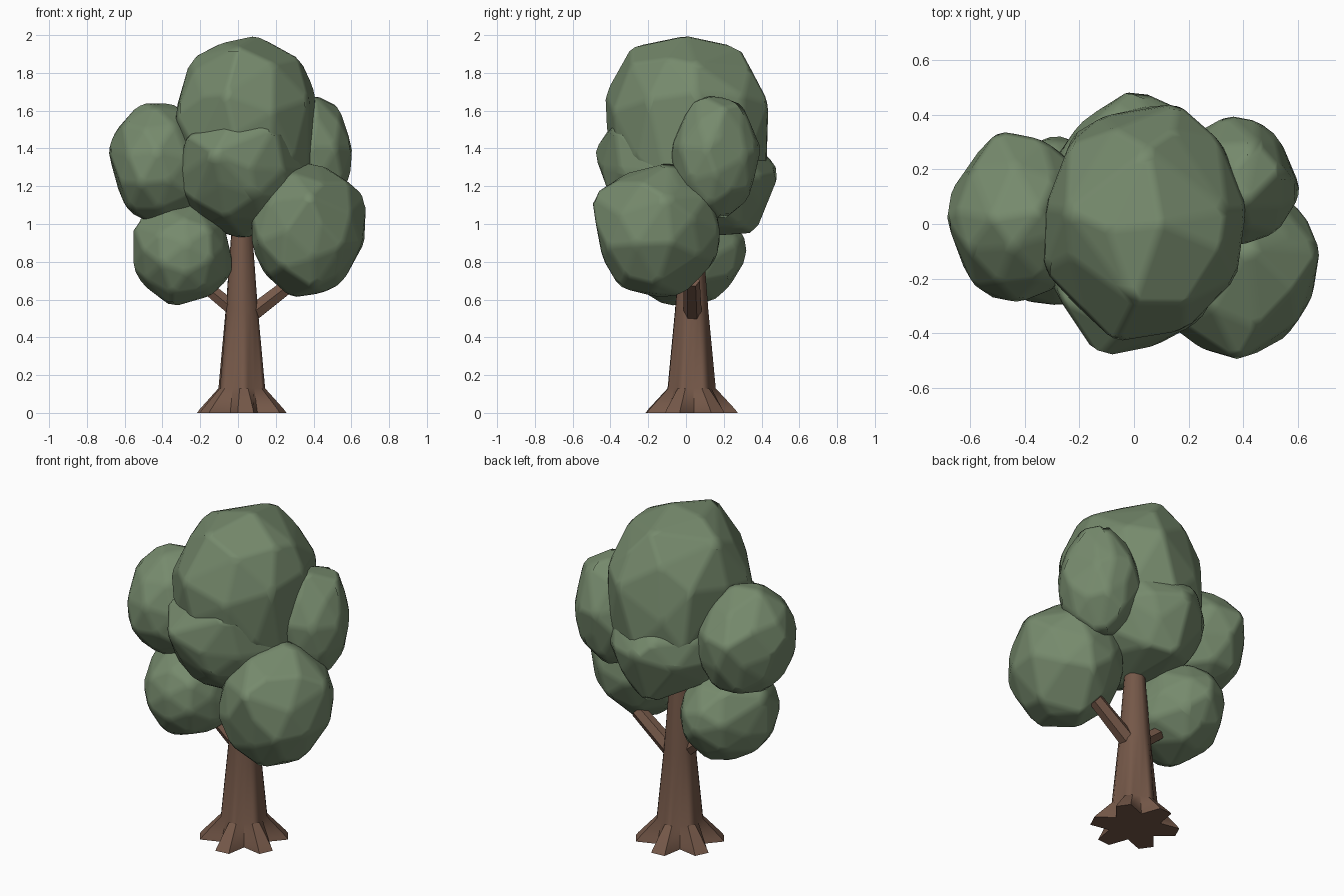
import bpy
import bmesh
import math
import random
from mathutils import Vector, Euler

default_cube = bpy.data.objects.get("Cube")
if default_cube:
    bpy.data.objects.remove(default_cube, do_unlink=True)


def make_material(name, color):
    material = bpy.data.materials.new(name)
    material.use_nodes = True
    material.diffuse_color = color
    material.node_tree.nodes["Principled BSDF"].inputs["Base Color"].default_value = color
    return material


leaf_green = make_material("leaf green", (0.181, 0.255, 0.152, 1))
bark_brown = make_material("bark brown", (0.178, 0.098, 0.066, 1))


def finish(bm, name, material, angle):
    """Turn a bmesh into a shaded, coloured object."""
    bmesh.ops.recalc_face_normals(bm, faces=bm.faces[:])
    mesh = bpy.data.meshes.new(name)
    bm.to_mesh(mesh)
    bm.free()
    mesh.materials.append(material)
    obj = bpy.data.objects.new(name, mesh)
    bpy.context.scene.collection.objects.link(obj)
    bpy.ops.object.select_all(action="DESELECT")
    obj.select_set(True)
    bpy.context.view_layer.objects.active = obj
    bpy.ops.object.shade_smooth_by_angle(angle=math.radians(angle))
    return obj


def leaf_clump(name, seed, low, high, tips):
    """Lumpy faceted ball fitted to a box, with some corners pulled to given tips."""
    rng = random.Random(seed)
    bm = bmesh.new()
    bmesh.ops.create_icosphere(bm, subdivisions=2, radius=1)
    turn = Euler([rng.uniform(0, math.pi) for axis in "xyz"]).to_matrix()
    for vert in bm.verts:
        wobble = Vector([rng.uniform(-0.04, 0.04) for axis in "xyz"])
        vert.co = turn @ (vert.co.normalized() + wobble)
    # Fit to the box
    for axis in range(3):
        values = [vert.co[axis] for vert in bm.verts]
        start, span = min(values), max(values) - min(values)
        for vert in bm.verts:
            share = (vert.co[axis] - start) / span
            vert.co[axis] = low[axis] + share * (high[axis] - low[axis])
    # Pull the nearest free corner to each tip
    free = list(bm.verts)
    for tip in map(Vector, tips):
        nearest = min(free, key=lambda vert: (vert.co - tip).length)
        nearest.co = tip
        free.remove(nearest)
    # Wrap the corners in a clean convex skin
    hull_points = [vert.co.copy() for vert in bm.verts]
    bm.free()
    bm = bmesh.new()
    for point in hull_points:
        bm.verts.new(point)
    bmesh.ops.remove_doubles(bm, verts=bm.verts[:], dist=0.04)
    bmesh.ops.convex_hull(bm, input=bm.verts[:])
    loose = [vert for vert in bm.verts if not vert.link_faces]
    bmesh.ops.delete(bm, geom=loose, context="VERTS")
    bmesh.ops.dissolve_limit(bm, angle_limit=math.radians(5),
                             verts=bm.verts[:], edges=bm.edges[:])
    obj = finish(bm, name, leaf_green, 60)
    # Narrow soft edges keep the facets readable
    bevel = obj.modifiers.new("soft edges", "BEVEL")
    bevel.limit_method = "NONE"
    bevel.width = 0.02
    bevel.segments = 1
    bevel.harden_normals = True


# Central crown, upper and lower masses
leaf_clump("crown_top", 3, (-0.33, -0.42, 1.08), (0.41, 0.43, 1.97), [
    (0.1, 0, 2), (-0.25, 0.05, 1.88), (0.34, 0.05, 1.85), (0, -0.29, 1.94),
    (0.05, 0.28, 1.94), (-0.07, -0.43, 1.69), (0.16, 0.44, 1.64), (0.4, 0, 1.4),
    (0.05, 0.43, 1.3), (0.31, 0.3, 1.25), (-0.22, 0.33, 1.3), (0.37, -0.1, 1.22),
    (0.3, -0.26, 1.35), (0.15, 0.3, 1.02)])
leaf_clump("crown_bottom", 8, (-0.32, -0.45, 0.95), (0.37, 0.46, 1.54), [
    (-0.13, -0.49, 1.38), (0, 0.5, 1.27), (0.03, -0.08, 0.92), (0, 0.37, 0.95),
    (-0.33, -0.15, 1.2), (0.2, -0.38, 1.52), (0.15, 0.3, 0.98), (0.2, 0.41, 1.25),
    (-0.27, -0.28, 1.47), (-0.04, -0.39, 1.53)])

# Side clumps
leaf_clump("right_upper_clump", 5, (-0.68, -0.29, 1), (-0.16, 0.33, 1.63), [
    (-0.69, 0.02, 1.4), (-0.52, 0.02, 1.64), (-0.34, 0.05, 1.64),
    (-0.5, 0.34, 1.4), (-0.61, 0, 1.12)])
leaf_clump("right_lower_clump", 12, (-0.56, -0.3, 0.58), (-0.03, 0.31, 1.11), [
    (-0.35, -0.1, 0.56), (-0.56, 0, 1), (-0.56, 0, 0.77),
    (-0.02, 0, 0.77), (-0.28, 0.33, 0.83), (-0.25, 0.15, 0.59)])
leaf_clump("left_upper_clump", 7, (0.15, -0.08, 1.03), (0.6, 0.38, 1.67), [
    (0.54, 0.2, 1.62), (0.4, 0.06, 1.69), (0.61, 0.11, 1.4), (0.34, 0.4, 1.4),
    (0.45, 0.3, 1.64), (0.53, 0.32, 1.36), (0.4, 0.19, 1.01)])
leaf_clump("left_lower_clump", 21, (0.07, -0.48, 0.62), (0.67, 0.18, 1.31), [
    (0.68, -0.1, 1.14), (0.28, -0.15, 0.61), (0.55, -0.15, 0.68),
    (0.42, -0.08, 1.33), (0.38, -0.5, 1.15), (0.35, -0.02, 0.62), (0.4, -0.35, 0.66)])


def skin_rings(bm, rings):
    """Join equal rings of points into a capped tube."""
    loops = [[bm.verts.new(point) for point in ring] for ring in rings]
    count = len(loops[0])
    for lower, upper in zip(loops, loops[1:]):
        for i in range(count):
            j = (i + 1) % count
            bm.faces.new((lower[i], lower[j], upper[j], upper[i]))
    bm.faces.new(loops[0][::-1])
    bm.faces.new(loops[-1])


# Trunk with blunt flared roots: height, radius at the roots, radius between them
trunk_profile = [(0, 0.245, 0.145), (0.02, 0.23, 0.14), (0.13, 0.128, 0.115),
                 (0.55, 0.088, 0.084), (1, 0.054, 0.052)]
root_count = 6
points_per_root = 3
ring_count = root_count * points_per_root
trunk_rings = []
for height, root_radius, valley_radius in trunk_profile:
    ring = []
    for i in range(ring_count):
        angle = math.tau * i / ring_count + math.radians(25)
        radius = valley_radius if i % points_per_root == 2 else root_radius
        ring.append((0.02 + radius * math.cos(angle), 0.03 + radius * math.sin(angle), height))
    trunk_rings.append(ring)
trunk_mesh = bmesh.new()
skin_rings(trunk_mesh, trunk_rings)
finish(trunk_mesh, "trunk", bark_brown, 35)


def branch(name, start, end, radius):
    """Straight six-sided limb, slightly tapered."""
    start, end = Vector(start), Vector(end)
    facing = (end - start).to_track_quat("Z", "Y")
    rings = []
    for center, size in ((start, radius), (end, radius * 0.85)):
        ring = []
        for i in range(6):
            angle = math.tau * i / 6
            ring.append(center + facing @ Vector((math.cos(angle), math.sin(angle), 0)) * size)
        rings.append(ring)
    bm = bmesh.new()
    skin_rings(bm, rings)
    finish(bm, name, bark_brown, 30)


branch("left_branch", (0.04, 0.035, 0.5), (0.3, 0.03, 0.7), 0.05)
branch("right_branch", (0, 0.03, 0.53), (-0.22, 0.03, 0.71), 0.044)
